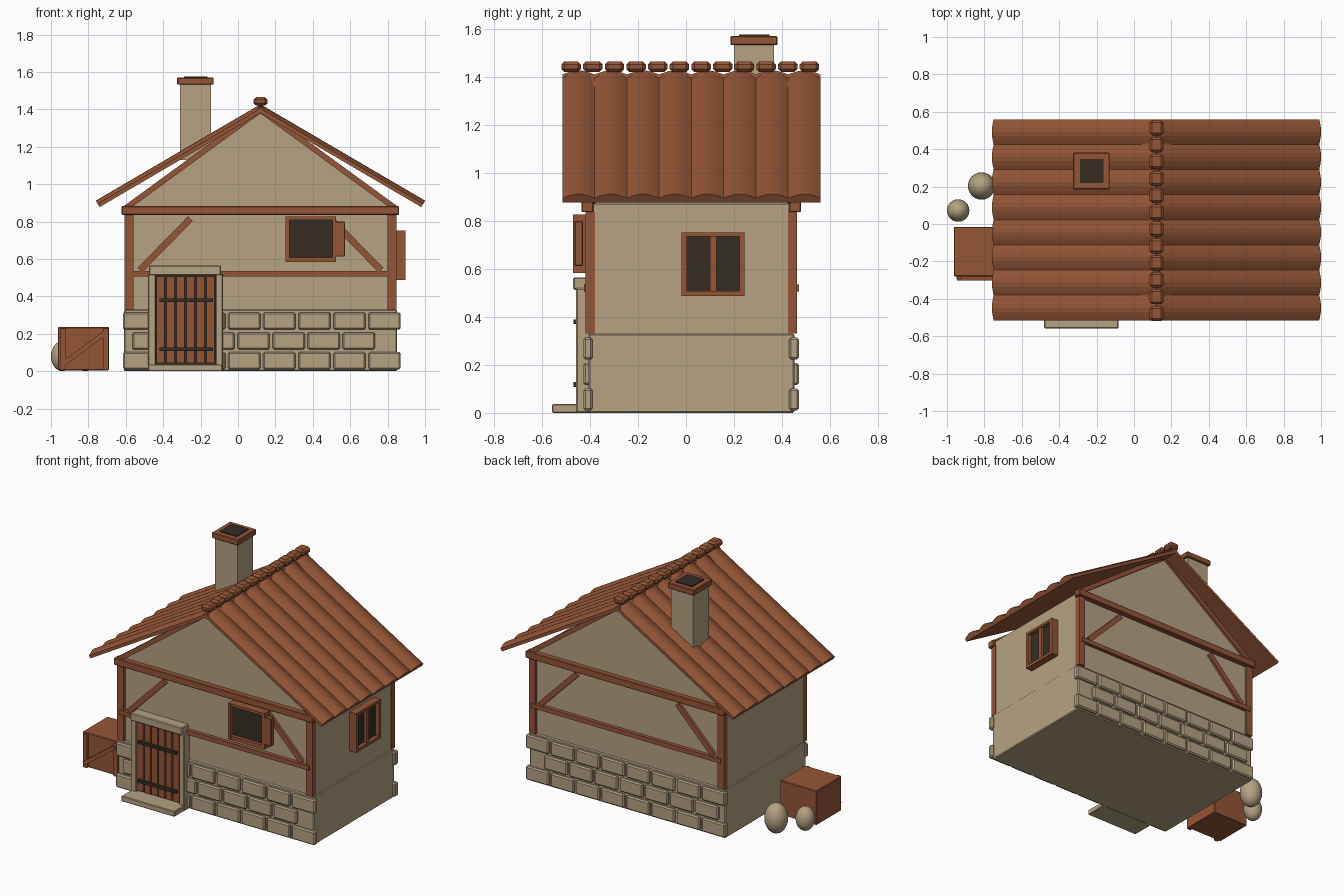
import bpy, bmesh, math
from mathutils import Matrix, Vector

if "Cube" in bpy.data.objects:
    bpy.data.objects.remove(bpy.data.objects["Cube"])


def mat(name, rgb):
    m = bpy.data.materials.new(name)
    m.diffuse_color = (*rgb, 1)
    m.use_nodes = True
    m.node_tree.nodes["Principled BSDF"].inputs["Base Color"].default_value = m.diffuse_color
    return m


PLASTER = mat("beige stone and plaster", (0.46, 0.365, 0.225))
WOOD = mat("red brown wood and tile", (0.30, 0.092, 0.037))
DARK = mat("dark iron and glass", (0.035, 0.026, 0.018))
CX = 0.12                      # x of the ridge
FRONT, BACK = -0.40, 0.445     # wall planes


def finish(name, bm, material, bevel=0):
    bmesh.ops.recalc_face_normals(bm, faces=bm.faces)
    me = bpy.data.meshes.new(name)
    bm.to_mesh(me)
    bm.free()
    me.materials.append(material)
    ob = bpy.data.objects.new(name, me)
    bpy.context.collection.objects.link(ob)
    if bevel:
        b = ob.modifiers.new("bevel", 'BEVEL')
        b.width, b.segments = bevel, 1
    return ob


def add_box(bm, x0, x1, y0, y1, z0, z1):
    m = Matrix.Translation(((x0 + x1) / 2, (y0 + y1) / 2, (z0 + z1) / 2))
    bmesh.ops.create_cube(bm, size=1, matrix=m @ Matrix.Diagonal((x1 - x0, y1 - y0, z1 - z0, 1)))


def boxes(name, material, dims, bevel=0):
    bm = bmesh.new()
    for d in dims:
        add_box(bm, *d)
    return finish(name, bm, material, bevel)


def add_prism(bm, ring, shift):
    """Closed prism: polygon ring swept by a vector."""
    a = [bm.verts.new(p) for p in ring]
    b = [bm.verts.new(Vector(p) + Vector(shift)) for p in ring]
    bm.faces.new(a)
    bm.faces.new(b[::-1])
    for i in range(len(a)):
        j = (i + 1) % len(a)
        bm.faces.new((a[i], b[i], b[j], a[j]))


def beam(name, p, q, w, y0, y1):
    """Slanted timber between two (x, z) points."""
    p, q = Vector((p[0], y0, p[1])), Vector((q[0], y0, q[1]))
    d = (q - p).normalized()
    n = Vector((-d.z, 0, d.x)) * (w / 2)
    bm = bmesh.new()
    add_prism(bm, [p + n, q + n, q - n, p - n], (0, y1 - y0, 0))
    return finish(name, bm, WOOD)


# walls and gable
boxes("stone_base", PLASTER, [(-0.61, 0.85, -0.407, 0.452, 0, 0.33)], 0.006)
boxes("plaster_wall", PLASTER, [(-0.605, 0.845, FRONT, BACK, 0.32, 0.87)])
bm = bmesh.new()
add_prism(bm, [(-0.605, FRONT, 0.86), (0.845, FRONT, 0.86), (CX, FRONT, 1.40)], (0, BACK - FRONT, 0))
finish("gable_wall", bm, PLASTER)

# courses of stone blocks, front and back
blocks = []
for y0, y1 in ((-0.427, -0.39), (0.43, 0.47)):
    for row in range(3):
        start, count = (-0.565, 7) if row == 1 else (-0.615, 8)
        for i in range(count):
            x = start + i * 0.1875
            blocks.append((x, x + 0.172, y0, y1, 0.01 + row * 0.106, 0.102 + row * 0.106))
boxes("stone_blocks", PLASTER, blocks, 0.008)

# timber framing, front and back
for side, y0, y1, t0, t1 in (("front", -0.418, -0.38, -0.436, -0.385), ("back", 0.425, 0.463, 0.43, 0.48)):
    boxes(side + "_posts", WOOD, [(-0.608, -0.56, y0, y1, 0.33, 0.84), (0.80, 0.848, y0, y1, 0.33, 0.84)])
    boxes(side + "_tie_beam", WOOD, [(-0.622, 0.862, t0, t1, 0.836, 0.883)], 0.004)
    o = -0.007 if side == "front" else 0.007
    boxes(side + "_mid_rail", WOOD, [(-0.585, 0.825, y0 + o, y1 + o, 0.505, 0.535)])
    for s in (-1, 1):
        beam(side + "_brace", (CX + s * 0.645, 0.54), (CX + s * 0.375, 0.815), 0.035, y0, y1)
        beam(side + "_rafter", (CX + s * 0.72, 0.872), (CX, 1.397), 0.03, y0, y1)

# roof: eight rounded tile strips on each slope
Y0, Y1, N = -0.515, 0.56, 8
ang = math.atan2(0.515, 0.88)
strip = (Y1 - Y0) / N
for s, name in ((-1, "left_roof_tiles"), (1, "right_roof_tiles")):
    u = Vector((s * math.cos(ang), 0, -math.sin(ang)))
    n = Vector((s * math.sin(ang), 0, math.cos(ang)))
    bm = bmesh.new()
    for i in range(N):
        ya = Y0 + i * strip
        prof = [(ya, -0.04), (ya + strip, -0.04)]
        for k in range(7):
            f = 1 - k / 6
            prof.append((ya + f * strip, -0.02 + 0.02 * math.sin(math.pi * f)))
        ring = [Vector((CX, y, 1.427)) + n * h for y, h in prof]
        add_prism(bm, ring, u * 1.02)
    finish(name, bm, WOOD)

# ridge caps
step = (Y1 - Y0 + 0.008) / 12
boxes("ridge_caps", WOOD,
      [(CX - 0.037, CX + 0.037, Y0 - 0.004 + i * step, Y0 - 0.004 + i * step + 0.081, 1.42, 1.465) for i in range(12)],
      0.013)

# chimney
boxes("chimney", PLASTER, [(-0.31, -0.145, 0.20, 0.367, 1.13, 1.535)])
boxes("chimney_cap", WOOD, [(-0.326, -0.13, 0.185, 0.381, 1.532, 1.57)], 0.004)
boxes("chimney_opening", DARK, [(-0.29, -0.164, 0.22, 0.348, 1.568, 1.576)])

# door
boxes("door_frame", PLASTER, [(-0.482, -0.44, -0.458, -0.39, 0.0, 0.52), (-0.12, -0.08, -0.458, -0.39, 0.0, 0.52)], 0.005)
boxes("door_lintel", PLASTER, [(-0.475, -0.09, -0.47, -0.39, 0.513, 0.564)], 0.005)
boxes("door_step", PLASTER, [(-0.48, -0.083, -0.558, -0.40, 0.0, 0.037)], 0.004)
boxes("door_backing", DARK, [(-0.445, -0.115, -0.436, -0.39, 0.037, 0.515)])
pw = 0.32 / 6
boxes("door_planks", WOOD,
      [(-0.44 + i * pw + 0.005, -0.44 + (i + 1) * pw - 0.005, -0.452, -0.42, 0.045, 0.507) for i in range(6)])
boxes("door_straps", DARK, [(-0.42, -0.135, -0.468, -0.45, z, z + 0.02) for z in (0.108, 0.37)])

# front window with open shutter
boxes("front_window_frame", WOOD, [
    (0.255, 0.275, -0.47, -0.39, 0.583, 0.826), (0.505, 0.525, -0.47, -0.39, 0.583, 0.826),
    (0.265, 0.515, -0.469, -0.39, 0.808, 0.826), (0.265, 0.515, -0.469, -0.39, 0.583, 0.608)])
boxes("front_window_pane", DARK, [(0.27, 0.51, -0.445, -0.395, 0.60, 0.815)])
boxes("front_shutter", WOOD, [(0.508, 0.573, -0.465, -0.43, 0.613, 0.80)], 0.004)

# right side window
boxes("side_window_frame", WOOD, [
    (0.84, 0.896, -0.018, 0.004, 0.488, 0.752), (0.84, 0.896, 0.222, 0.243, 0.488, 0.752),
    (0.84, 0.895, -0.01, 0.235, 0.734, 0.752), (0.84, 0.895, -0.01, 0.235, 0.488, 0.508),
    (0.84, 0.888, 0.10, 0.128, 0.50, 0.74)])
boxes("side_window_pane", DARK, [(0.84, 0.868, 0.0, 0.23, 0.50, 0.74)])

# crate with braced front
boxes("crate", WOOD, [(-0.963, -0.69, -0.28, -0.015, 0.005, 0.236)], 0.004)
boxes("crate_battens", WOOD, [(-0.95, -0.92, -0.295, -0.27, 0.006, 0.228), (-0.722, -0.693, -0.295, -0.27, 0.006, 0.228)])
beam("crate_brace", (-0.94, 0.035), (-0.71, 0.205), 0.025, -0.303, -0.275)

# round sacks
for name, x, y, r, h in (("large_sack", -0.815, 0.203, 0.073, 0.10), ("small_sack", -0.94, 0.072, 0.06, 0.08)):
    bm = bmesh.new()
    bmesh.ops.create_uvsphere(bm, u_segments=24, v_segments=14, radius=1,
                              matrix=Matrix.Translation((x, y, h)) @ Matrix.Diagonal((r, r, h, 1)))
    for f in bm.faces:
        f.smooth = True
    finish(name, bm, PLASTER)
